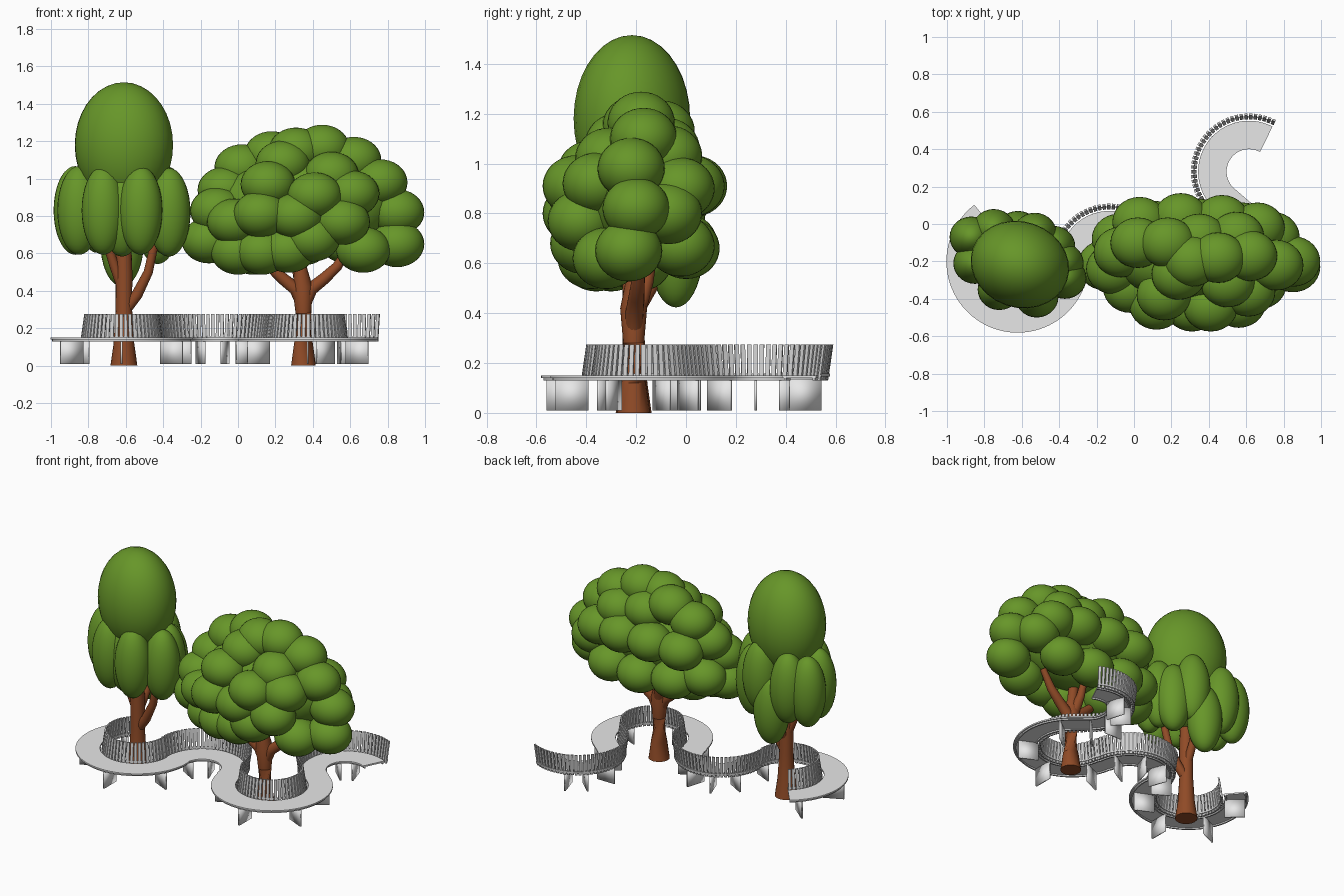
import bpy, bmesh
from math import radians, cos, sin, pi
from mathutils import Vector, Matrix

cube = bpy.data.objects.get("Cube")
if cube:
    bpy.data.objects.remove(cube, do_unlink=True)


def material(name, r, g, b):
    m = bpy.data.materials.new(name)
    m.use_nodes = True
    m.diffuse_color = (r, g, b, 1)
    m.node_tree.nodes["Principled BSDF"].inputs["Base Color"].default_value = (r, g, b, 1)
    return m


GREEN = material("leaf green", .135, .305, .022)
BROWN = material("bark brown", .28, .07, .02)
SEAT = material("seat grey", .8, .8, .8)
SLAT = material("slat grey", .62, .62, .62)
LEG = material("leg grey", .82, .82, .82)


def finish(name, bm, mat, sharp=40):
    """Turn a bmesh into a named, coloured, smooth-shaded object."""
    bmesh.ops.recalc_face_normals(bm, faces=bm.faces)
    mesh = bpy.data.meshes.new(name)
    bm.to_mesh(mesh)
    bm.free()
    mesh.materials.append(mat)
    mesh.shade_smooth()
    mesh.set_sharp_from_angle(angle=radians(sharp))
    obj = bpy.data.objects.new(name, mesh)
    bpy.context.collection.objects.link(obj)


def loft(bm, rings):
    """Skin a list of equal-sized closed rings and cap both ends."""
    rows = [[bm.verts.new(p) for p in ring] for ring in rings]
    n = len(rows[0])
    for a, b in zip(rows, rows[1:]):
        for i in range(n):
            j = (i + 1) % n
            bm.faces.new((a[i], a[j], b[j], b[i]))
    bm.faces.new(rows[0][::-1])
    bm.faces.new(rows[-1])


def tube(bm, path, sides=16):
    """Tapered limb through (x, y, z, radius) stations."""
    pts = [Vector(p[:3]) for p in path]
    rings = []
    for i, c in enumerate(pts):
        t = pts[min(i + 1, len(pts) - 1)] - pts[max(i - 1, 0)]
        q = t.to_track_quat('Z', 'Y')
        rings.append([c + q @ Vector((cos(2 * pi * k / sides), sin(2 * pi * k / sides), 0)) * path[i][3]
                      for k in range(sides)])
    loft(bm, rings)


def lobe(bm, centre, size, turn=0):
    """One rounded foliage mass, turned about the vertical."""
    m = (Matrix.Translation(centre) @ Matrix.Rotation(radians(turn), 4, 'Z')
         @ Matrix.Diagonal((*size, 1)))
    bmesh.ops.create_uvsphere(bm, u_segments=28, v_segments=18, radius=1, matrix=m)


# Winding centreline: arcs of (centre x, centre y, radius, start, end)
ARCS = [(-.622, -.2, .294, 127, 360), (-.13, -.2, .205, 180, 4),
        (.373, -.167, .29, 184, 409), (.615, .28, .207, 229, 62)]
line = []
for cx, cy, r, a0, a1 in ARCS:
    n = int(abs(a1 - a0) / 4)
    for k in range(n + 1):
        a = radians(a0 + (a1 - a0) * k / n)
        p = Vector((cx + r * cos(a), cy + r * sin(a), 0))
        if not line or (p - line[-1]).length > .011:
            line.append(p)


def left_of(i):
    """Left-hand direction at a point of the centreline."""
    t = (line[min(i + 1, len(line) - 1)] - line[max(i - 1, 0)]).normalized()
    return Vector((-t.y, t.x, 0))


def band(name, s0, s1, z0, z1, mat):
    """Sweep a box section of (left offset, height) along the centreline."""
    bm = bmesh.new()
    section = [(s0, z0), (s1, z0), (s1, z1), (s0, z1)]
    loft(bm, [[p + left_of(i) * s + Vector((0, 0, z)) for s, z in section]
              for i, p in enumerate(line)])
    finish(name, bm, mat)


band("bench_seat", -.087, .065, .14, .15, SEAT)
band("seat_outer_beam", -.078, -.068, .13, .14, SLAT)
band("seat_inner_beam", .05, .06, .13, .14, SLAT)
band("backrest_rail", .083, .09, .145, .157, SLAT)

# Backrest of leaning slats, evenly spaced along its own curve
bm = bmesh.new()
PITCH, WIDTH, THICK = .0245, .0175, .01
back = [p + left_of(i) * .083 for i, p in enumerate(line)]
due = PITCH / 2
for i in range(len(back) - 1):
    seg = back[i + 1] - back[i]
    while due < seg.length:
        f = due / seg.length
        p = back[i] + seg * f
        left = left_of(i).lerp(left_of(i + 1), f).normalized()
        half = Vector((left.y, -left.x, 0)) * WIDTH / 2
        rings = []
        for s, z in ((-.01, .13), (.011, .275)):
            c = p + left * s + Vector((0, 0, z))
            rings.append([c - half, c + half, c + half + left * THICK, c - half + left * THICK])
        loft(bm, rings)
        due += PITCH
    due -= seg.length
finish("backrest_slats", bm, SLAT)

# Radial plate legs under each arc
LEG_ANGLES = [(140, 205, 270, 335), (150, 110, 73, 30), (205, 270, 335, 397), (225, 180, 137, 107)]
bm = bmesh.new()
for (cx, cy, r, _, _), angles in zip(ARCS, LEG_ANGLES):
    for a in angles:
        m = (Matrix.Translation((cx, cy, 0)) @ Matrix.Rotation(radians(a), 4, 'Z')
             @ Matrix.Translation((r, 0, .0725)) @ Matrix.Diagonal((.132, .01, .125, 1)))
        bmesh.ops.create_cube(bm, size=1, matrix=m)
finish("bench_legs", bm, LEG, sharp=180)

# Tall tree: flared trunk and three limbs
bm = bmesh.new()
tube(bm, [(-.61, -.21, 0, .072), (-.61, -.21, .12, .055), (-.61, -.21, .3, .044),
          (-.61, -.21, .5, .045), (-.61, -.21, .8, .035)])
tube(bm, [(-.6, -.21, .3, .03), (-.54, -.22, .38, .03), (-.48, -.23, .5, .025), (-.44, -.24, .68, .022)])
tube(bm, [(-.62, -.21, .42, .028), (-.66, -.22, .53, .026), (-.71, -.24, .68, .022)])
tube(bm, [(-.61, -.2, .4, .028), (-.6, -.13, .52, .026), (-.59, -.08, .66, .022)])
finish("tall_tree_trunk", bm, BROWN)

# Tall tree: egg crown above a skirt of long lobes
bm = bmesh.new()
lobe(bm, (-.61, -.217, 1.18), (.267, .23, .335), turn=-19)
lobe(bm, (-.61, -.2, .85), (.2, .18, .2))
for x, y, z in [(-.87, -.07, .83), (-.85, -.21, .83), (-.72, -.35, .83), (-.52, -.39, .83),
                (-.37, -.29, .82), (-.385, -.21, .83), (-.43, -.12, .78), (-.62, -.04, .66),
                (-.75, -.03, .84), (-.53, -.05, .86), (-.62, -.32, .82)]:
    lobe(bm, (x, y, z), (.116, .11, .237))
finish("tall_tree_foliage", bm, GREEN)

# Wide tree: trunk forking into spreading limbs
bm = bmesh.new()
tube(bm, [(.35, -.21, 0, .066), (.35, -.21, .12, .05), (.35, -.21, .28, .042),
          (.345, -.21, .42, .054), (.335, -.21, .52, .034), (.32, -.21, .7, .03)])
for sx, sy in ((-1, -.1), (1, .1), (-.2, .3)):
    tube(bm, [(.35 + sx * d, -.21 + sy * d, z, w) for d, z, w in
              ((0, .32, .036), (.04, .41, .036), (.11, .465, .032), (.18, .53, .027), (.25, .64, .02))])
finish("wide_tree_trunk", bm, BROWN)

# Wide tree: rounded clusters around a hidden core
bm = bmesh.new()
lobe(bm, (.36, -.2, .86), (.46, .22, .26))
TOP = [(.02, -.1, 1.06), (.18, -.1, 1.13), (.31, -.2, 1.15), (.45, -.18, 1.165),
       (.62, -.17, 1.1), (.24, -.27, 1.08), (.35, -.08, 1.06), (.55, -.07, 1.03)]
FRONT = [(.16, -.38, .97), (.41, -.44, .91), (.61, -.36, .92), (-.11, -.24, .83),
         (-.07, -.15, .94), (.12, -.43, .81), (.56, -.42, .77), (-.02, -.34, .77),
         (.31, -.44, .8), (.5, -.31, 1.02)]
SIDE = [(.76, -.22, .98), (.85, -.2, .82), (.85, -.23, .65), (.74, -.07, .8), (-.155, -.22, .67)]
LOW = [(.4, -.41, .68), (.67, -.32, .62), (.27, -.38, .62), (.13, -.36, .61), (0, -.3, .61),
       (.08, -.19, .61)]
BACK = [(.03, .01, .9), (.25, .03, .91), (.47, .02, .91), (.66, -.02, .9),
        (.1, -.01, .68), (.35, 0, .66), (.58, -.02, .67), (-.08, -.08, .72)]
for centre in TOP + FRONT + SIDE + LOW + BACK:
    lobe(bm, centre, (.146, .135, .123))
finish("wide_tree_foliage", bm, GREEN)
